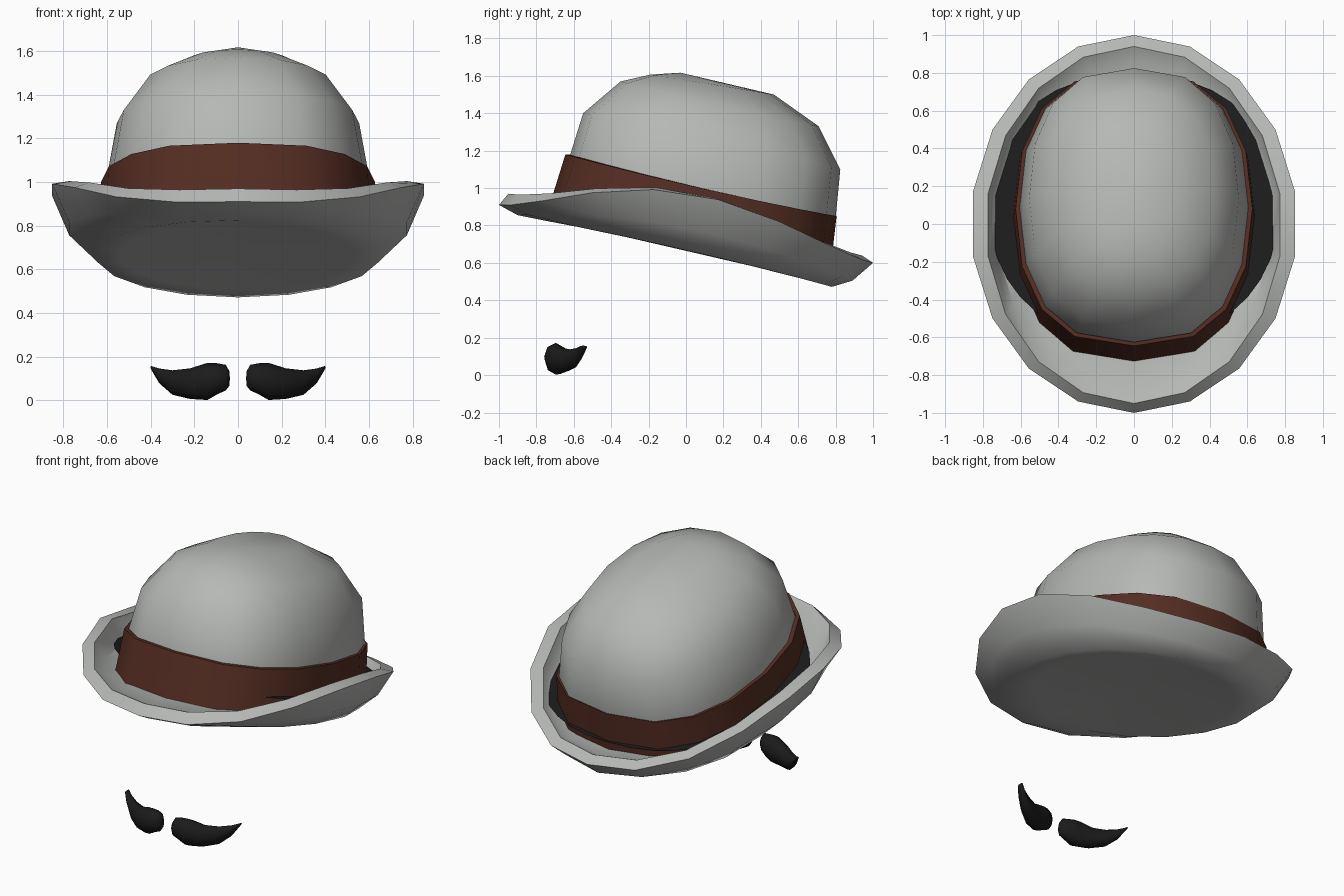
import bpy, bmesh, math

if "Cube" in bpy.data.objects:
    bpy.data.objects.remove(bpy.data.objects["Cube"])

def material(name, rgb):
    m = bpy.data.materials.new(name)
    m.diffuse_color = (*rgb, 1)
    m.use_nodes = True
    m.node_tree.nodes["Principled BSDF"].inputs["Base Color"].default_value = m.diffuse_color
    return m

GREY = material("felt grey", (0.465, 0.48, 0.46))
BROWN = material("ribbon brown", (0.09, 0.026, 0.016))
BLACK = material("soft black", (0.011, 0.011, 0.011))

def ring(a, front, back, side_z=None, px=1.0, py=1.0, seg=18, sweep=2.0):
    """Tilted oval: half width, front (y, z), back (y, z), optional z at the sides."""
    cy, b = (front[0] + back[0]) / 2, (back[0] - front[0]) / 2
    mean, tilt = (front[1] + back[1]) / 2, (back[1] - front[1]) / 2
    lift = 0 if side_z is None else side_z - mean
    pts = []
    for i in range(seg):
        t = 2 * math.pi * i / seg
        s, c = math.sin(t), math.cos(t)
        sx = math.copysign(abs(s) ** px, s)
        cc = math.copysign(abs(c) ** py, c)
        pts.append((a * sx, cy + b * cc, mean + tilt * cc + lift * abs(s) ** sweep))
    return pts

def crown_ring(a, front, back, side_z=None, px=0.72):
    return ring(a, front, back, side_z, px, 0.9, seg=16)

def loft(name, rings, mat, start=None, end=None, closed=False, angle=40):
    """Skin a list of equal rings; start and end are optional cap centres."""
    bm = bmesh.new()
    rows = [[bm.verts.new(p) for p in r] for r in rings]
    n = len(rows[0])
    pairs = list(zip(rows, rows[1:])) + ([(rows[-1], rows[0])] if closed else [])
    for lo, hi in pairs:
        for i in range(n):
            j = (i + 1) % n
            bm.faces.new((lo[i], lo[j], hi[j], hi[i]))
    for row, centre in ((rows[0], start), (rows[-1], end)):
        if centre:
            v = bm.verts.new(centre)
            for i in range(n):
                bm.faces.new((row[i], row[(i + 1) % n], v))
    bmesh.ops.recalc_face_normals(bm, faces=bm.faces)
    me = bpy.data.meshes.new(name)
    bm.to_mesh(me)
    bm.free()
    me.materials.append(mat)
    ob = bpy.data.objects.new(name, me)
    bpy.context.collection.objects.link(ob)
    bpy.ops.object.select_all(action='DESELECT')
    bpy.context.view_layer.objects.active = ob
    ob.select_set(True)
    bpy.ops.object.shade_smooth_by_angle(angle=math.radians(angle))
    return ob

# Curled brim: underside, outer edge, lip, then the valley up to the band
loft("brim", [
    ring(0.54, (-0.64, 0.812), (0.66, 0.512)),
    ring(0.65, (-0.75, 0.825), (0.78, 0.472), 0.665, px=0.95, py=0.95),
    ring(0.785, (-0.90, 0.855), (0.89, 0.505), 0.79),
    ring(0.865, (-1.00, 0.91), (1.00, 0.60), 0.975, sweep=3),
    ring(0.785, (-0.95, 0.97), (0.94, 0.64), 0.985, sweep=3.4),
    ring(0.735, (-0.86, 0.93), (0.87, 0.61), 0.82),
    ring(0.60, (-0.69, 0.915), (0.75, 0.61), 0.775, px=0.8, py=0.9),
], GREY, start=(0, 0, 0.695), angle=52)

# Domed crown
loft("crown", [
    crown_ring(0.59, (-0.66, 0.94), (0.76, 0.66)),
    crown_ring(0.605, (-0.625, 1.16), (0.80, 0.84)),
    crown_ring(0.555, (-0.55, 1.40), (0.825, 1.10), 1.27, 0.75),
    crown_ring(0.43, (-0.35, 1.57), (0.71, 1.33), 1.44, 0.85),
    crown_ring(0.225, (-0.19, 1.607), (0.47, 1.50), 1.555, 0.95),
], GREY, end=(0, -0.03, 1.617), angle=60)

# Ribbon band around the crown
loft("band", [
    crown_ring(0.645, (-0.735, 0.89), (0.775, 0.59)),
    crown_ring(0.627, (-0.645, 1.18), (0.805, 0.85), 1.0),
    crown_ring(0.603, (-0.625, 1.18), (0.79, 0.85), 1.0),
    crown_ring(0.585, (-0.67, 0.89), (0.75, 0.59)),
], BROWN, closed=True)

# Dark lining disc that shows in the brim valley at both sides
loft("lining", [ring(0.765, (-0.62, 1.0), (0.795, 0.665), px=0.9, py=0.9, seg=36)],
     BLACK, end=(0, 0.087, 0.8325))

# Moustache halves: x, y, z, depth radius, height radius
SECTIONS = [(0.04, -0.71, 0.10, 0.022, 0.034), (0.055, -0.71, 0.105, 0.042, 0.058),
            (0.10, -0.70, 0.098, 0.058, 0.073), (0.14, -0.695, 0.087, 0.062, 0.085),
            (0.22, -0.67, 0.077, 0.055, 0.07), (0.30, -0.62, 0.082, 0.045, 0.056),
            (0.36, -0.58, 0.112, 0.032, 0.034), (0.398, -0.55, 0.150, 0.022, 0.008)]
for side, label in ((1, "right"), (-1, "left")):
    rows = [[(side * x, y + ry * math.cos(k * math.pi / 4), z + rz * math.sin(k * math.pi / 4))
             for k in range(8)] for x, y, z, ry, rz in SECTIONS]
    loft("moustache_" + label, rows, BLACK, start=(side * 0.037, -0.71, 0.10),
         end=(side * 0.402, -0.55, 0.154), angle=60)
